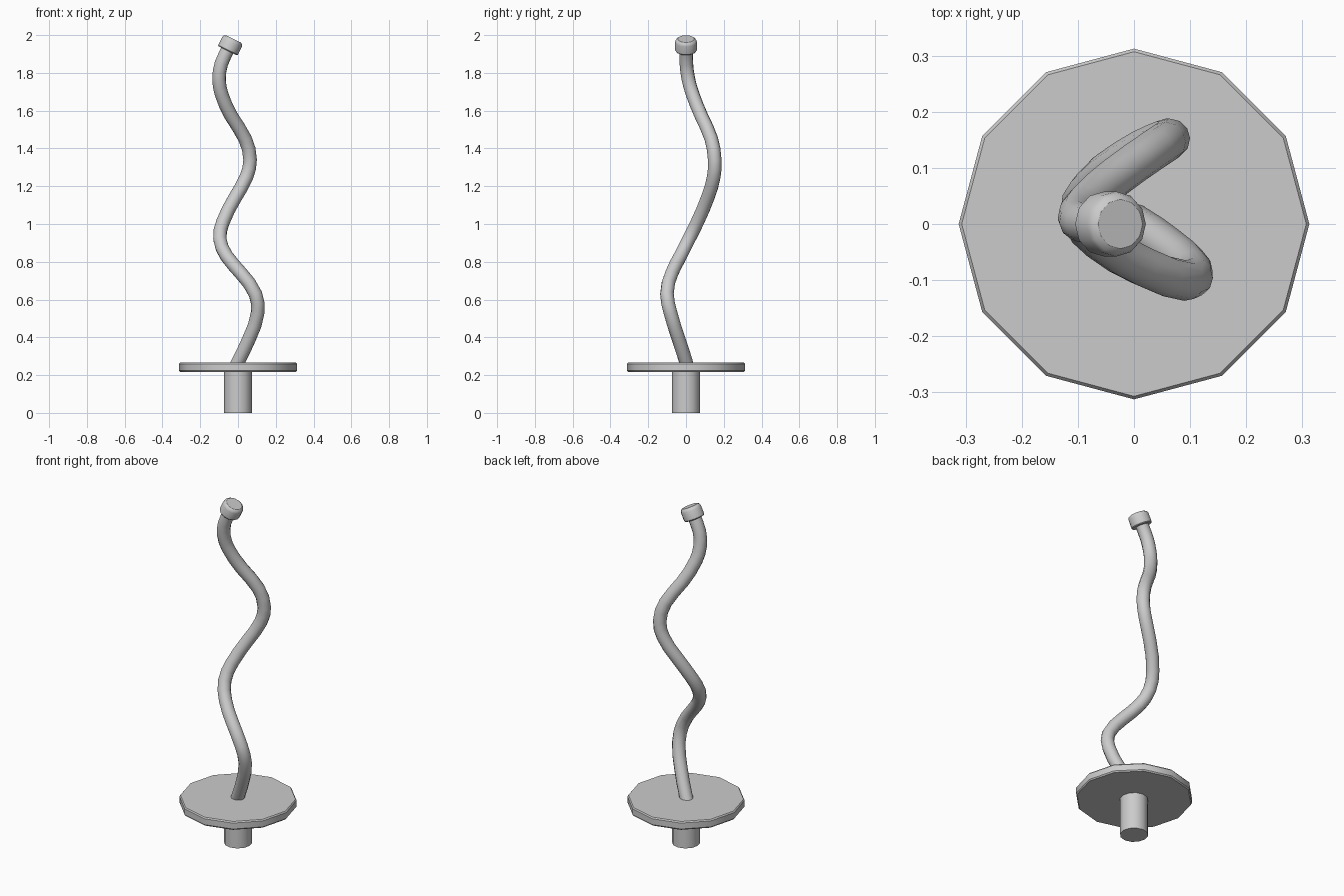
import bpy, bmesh, math
from mathutils import Matrix, Vector

if "Cube" in bpy.data.objects:
    bpy.data.objects.remove(bpy.data.objects["Cube"])


def smooth(obj, angle=35):
    bpy.ops.object.select_all(action='DESELECT')
    obj.select_set(True)
    bpy.context.view_layer.objects.active = obj
    bpy.ops.object.shade_smooth_by_angle(angle=math.radians(angle))


def lathe(name, profile, sides=12, matrix=Matrix()):
    """Closed solid of revolution from (radius, height) pairs."""
    bm = bmesh.new()
    rings = []
    for r, z in profile:
        rings.append([bm.verts.new((r * math.cos(2 * math.pi * i / sides),
                                    r * math.sin(2 * math.pi * i / sides), z))
                      for i in range(sides)])
    for a, b in zip(rings, rings[1:]):
        for i in range(sides):
            j = (i + 1) % sides
            bm.faces.new((a[i], a[j], b[j], b[i]))
    bm.faces.new(rings[0][::-1])
    bm.faces.new(rings[-1])
    mesh = bpy.data.meshes.new(name)
    bm.to_mesh(mesh)
    bm.free()
    obj = bpy.data.objects.new(name, mesh)
    bpy.context.collection.objects.link(obj)
    obj.matrix_world = matrix
    smooth(obj)
    return obj


# Mounting peg and flange disc
lathe("mounting_peg", [(0.075, 0), (0.075, 0.23)])
lathe("flange_disc", [(0.307, 0.217), (0.3125, 0.224), (0.3125, 0.259), (0.307, 0.266)])

# Wavy rod swept along a curve
path = [(-0.02, 0.01, 0.23), (0.005, -0.003, 0.28), (0.062, -0.042, 0.40),
        (0.104, -0.082, 0.53), (0.092, -0.101, 0.63), (0.015, -0.075, 0.74),
        (-0.06, -0.03, 0.83), (-0.096, 0.015, 0.92), (-0.08, 0.06, 1.01),
        (-0.015, 0.115, 1.14), (0.045, 0.147, 1.25), (0.064, 0.152, 1.34),
        (0.038, 0.134, 1.45), (-0.035, 0.082, 1.57), (-0.088, 0.034, 1.69),
        (-0.1, 0.012, 1.77), (-0.088, 0.002, 1.85), (-0.045, 0, 1.94)]
curve = bpy.data.curves.new("wavy_rod", 'CURVE')
curve.dimensions = '3D'
curve.bevel_depth = 0.036
curve.bevel_resolution = 4
curve.resolution_u = 2
curve.use_fill_caps = True
spline = curve.splines.new('BEZIER')
spline.bezier_points.add(len(path) - 1)
for p, co in zip(spline.bezier_points, path):
    p.co = co
    p.handle_left_type = p.handle_right_type = 'AUTO'
rod = bpy.data.objects.new("wavy_rod", curve)
bpy.context.collection.objects.link(rod)
bpy.ops.object.select_all(action='DESELECT')
rod.select_set(True)
bpy.context.view_layer.objects.active = rod
bpy.ops.object.convert(target='MESH')
smooth(bpy.context.view_layer.objects.active, 50)

# Tilted end cap
tilt = Matrix.Translation(Vector((-0.055, 0, 1.917))) @ Matrix.Rotation(math.radians(26), 4, 'Y')
lathe("end_cap", [(0.054, 0), (0.058, 0.005), (0.058, 0.052), (0.054, 0.063), (0.044, 0.07)],
      matrix=tilt)
